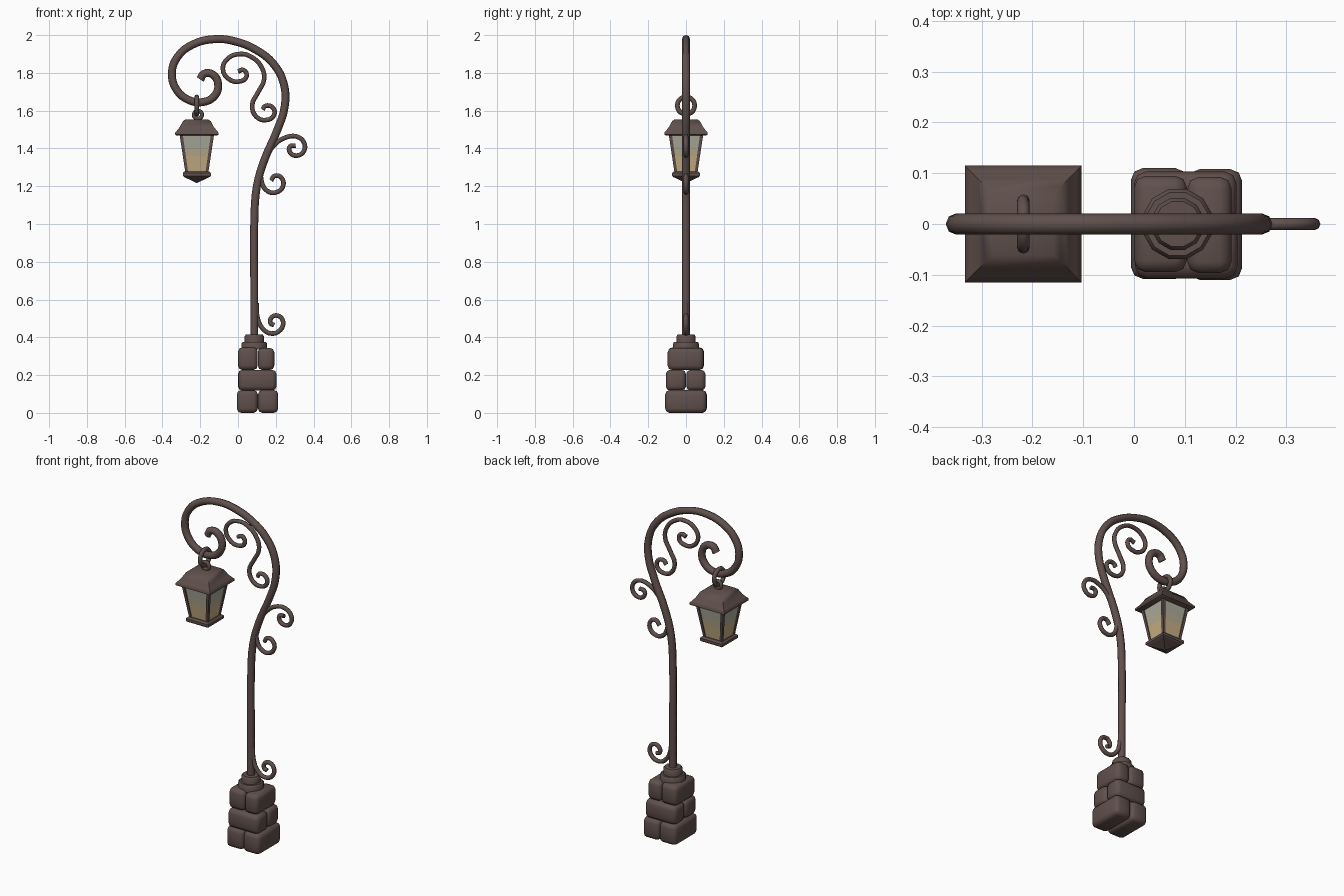
import bpy, bmesh, math

if "Cube" in bpy.data.objects:
    bpy.data.objects.remove(bpy.data.objects["Cube"])


def material(name, rgb):
    m = bpy.data.materials.new(name)
    m.diffuse_color = (*rgb, 1)
    m.use_nodes = True
    m.node_tree.nodes["Principled BSDF"].inputs["Base Color"].default_value = m.diffuse_color
    return m


IRON = material("dark_brown", (0.117, 0.080, 0.072))
GLASS = [material("warm_glass", (0.56, 0.42, 0.23)),
         material("dull_glass", (0.47, 0.41, 0.28)),
         material("grey_glass", (0.41, 0.41, 0.34))]


def add_mesh(name, mesh, mats=(IRON,), smooth=None):
    ob = bpy.data.objects.new(name, mesh)
    bpy.context.collection.objects.link(ob)
    for m in mats:
        mesh.materials.append(m)
    if smooth:
        bpy.ops.object.select_all(action='DESELECT')
        ob.select_set(True)
        bpy.context.view_layer.objects.active = ob
        bpy.ops.object.shade_smooth_by_angle(angle=math.radians(smooth))
    return ob


def tube(name, points, radius, sides):
    """Round bar swept along a smooth path in the x-z plane."""
    cu = bpy.data.curves.new(name, 'CURVE')
    cu.dimensions = '3D'
    cu.bevel_depth = radius
    cu.bevel_resolution = (sides - 4) // 2
    cu.resolution_u = 4
    cu.use_fill_caps = True
    sp = cu.splines.new('BEZIER')
    sp.bezier_points.add(len(points) - 1)
    for bp, (x, z) in zip(sp.bezier_points, points):
        bp.co = (x, 0, z)
        bp.handle_left_type = bp.handle_right_type = 'AUTO'
    tmp = bpy.data.objects.new(name + "_path", cu)
    bpy.context.collection.objects.link(tmp)
    bpy.context.view_layer.update()
    dg = bpy.context.evaluated_depsgraph_get()
    mesh = bpy.data.meshes.new_from_object(tmp.evaluated_get(dg))
    bpy.data.objects.remove(tmp)
    mesh.materials.clear()
    return add_mesh(name, mesh, smooth=60)


def stack(name, cx, rings, sides=4, mats=(IRON,), smooth=None):
    """Loft of rings (half_width, z, dx, dy); four sides gives squares."""
    bm = bmesh.new()
    loops = []
    for half, z, dx, dy in rings:
        r = half * math.sqrt(2) if sides == 4 else half
        angles = [math.tau * (i + 0.5) / sides for i in range(sides)]
        loops.append([bm.verts.new((cx + dx + r * math.cos(a), dy + r * math.sin(a), z))
                      for a in angles])
    for k, (lo, hi) in enumerate(zip(loops, loops[1:])):
        for i in range(sides):
            j = (i + 1) % sides
            bm.faces.new((lo[i], lo[j], hi[j], hi[i])).material_index = min(k, len(mats) - 1)
    bm.faces.new(loops[0][::-1])
    bm.faces.new(loops[-1])
    mesh = bpy.data.meshes.new(name)
    bm.to_mesh(mesh)
    bm.free()
    return add_mesh(name, mesh, mats, smooth)


def straight(*pairs):
    return [(h, z, 0, 0) for h, z in pairs]


def stone(name, x0, x1, y0, y1, z0, z1):
    bm = bmesh.new()
    bmesh.ops.create_cube(bm, size=1)
    for v in bm.verts:
        v.co = ((x0 + x1) / 2 + v.co.x * (x1 - x0),
                (y0 + y1) / 2 + v.co.y * (y1 - y0),
                (z0 + z1) / 2 + v.co.z * (z1 - z0))
    bmesh.ops.bevel(bm, geom=bm.edges[:], offset=0.023, segments=2,
                    profile=0.5, affect='EDGES')
    mesh = bpy.data.meshes.new(name)
    bm.to_mesh(mesh)
    bm.free()
    return add_mesh(name, mesh, smooth=60)


def ring(name, loc, rot, major, minor):
    bpy.ops.mesh.primitive_torus_add(location=loc, rotation=rot, major_radius=major,
                                     minor_radius=minor, major_segments=20, minor_segments=8)
    ob = bpy.context.object
    ob.name = name
    ob.data.materials.append(IRON)
    bpy.ops.object.shade_smooth()


# Stone plinth: three courses, split in alternating directions
stone("bottom_stone_left", -0.006, 0.105, -0.108, 0.11, 0, 0.121)
stone("bottom_stone_right", 0.106, 0.213, -0.11, 0.108, 0, 0.121)
stone("middle_stone_front", 0.002, 0.204, -0.107, 0.0, 0.118, 0.228)
stone("middle_stone_back", 0.0, 0.202, 0.002, 0.103, 0.118, 0.228)
stone("top_stone_left", 0.0, 0.104, -0.095, 0.095, 0.227, 0.347)
stone("top_stone_right", 0.105, 0.192, -0.097, 0.093, 0.227, 0.344)

# Stepped collar on the plinth
POLE_X = 0.086
stack("collar_lower", POLE_X, straight((0.071, 0.335), (0.071, 0.367), (0.064, 0.376)), 12, smooth=40)
stack("collar_upper", POLE_X, straight((0.053, 0.37), (0.053, 0.405), (0.046, 0.415)), 12, smooth=40)

# Pole that bends over into the hanging spiral
tube("pole", [(0.086, 0.38), (0.086, 0.7), (0.086, 1.0), (0.10, 1.2), (0.14, 1.34),
              (0.205, 1.49), (0.247, 1.62), (0.243, 1.74), (0.19, 1.845), (0.09, 1.925),
              (-0.02, 1.968), (-0.12, 1.979), (-0.24, 1.95), (-0.32, 1.885), (-0.35, 1.80),
              (-0.325, 1.71), (-0.257, 1.655), (-0.19, 1.645), (-0.125, 1.677),
              (-0.105, 1.74), (-0.135, 1.792), (-0.18, 1.795), (-0.2, 1.765)], 0.021, 8)

# Scrollwork
tube("scroll_inside_bend", [(0, 1.807), (0.03, 1.815), (0.045, 1.78), (0.01, 1.755),
                            (-0.045, 1.765), (-0.08, 1.82), (-0.055, 1.875), (0.01, 1.90),
                            (0.07, 1.885), (0.125, 1.83), (0.138, 1.765), (0.105, 1.695),
                            (0.075, 1.63), (0.095, 1.57), (0.145, 1.55), (0.19, 1.575),
                            (0.185, 1.615), (0.145, 1.625), (0.13, 1.605)], 0.0122, 8)
tube("scroll_outside_bend", [(0.305, 1.415), (0.275, 1.41), (0.275, 1.38), (0.31, 1.362),
                             (0.348, 1.385), (0.35, 1.43), (0.31, 1.463), (0.245, 1.455),
                             (0.19, 1.415), (0.15, 1.355), (0.125, 1.285), (0.126, 1.22),
                             (0.155, 1.175), (0.2, 1.167), (0.238, 1.20), (0.23, 1.245),
                             (0.195, 1.255), (0.175, 1.23)], 0.0122, 8)
tube("scroll_pole_foot", [(0.098, 0.58), (0.103, 0.505), (0.13, 0.447), (0.178, 0.42),
                          (0.225, 0.44), (0.238, 0.485), (0.21, 0.515), (0.178, 0.505),
                          (0.172, 0.475), (0.192, 0.465)], 0.0122, 8)

# Hanging rings
LX = -0.218
ring("hanging_ring", (LX, 0, 1.627), (0, math.pi / 2, 0), 0.046, 0.0125)
ring("roof_eye", (LX + 0.006, 0, 1.578), (math.pi / 2, 0, 0), 0.021, 0.011)

# Lantern roof, glass, corner posts and pointed base
stack("lantern_roof", LX, straight((0.106, 1.468), (0.115, 1.473), (0.115, 1.484), (0.104, 1.496),
                                   (0.090, 1.514), (0.074, 1.544), (0.060, 1.554)), smooth=50)
stack("lantern_glass", LX, straight((0.056, 1.27), (0.0683, 1.36), (0.0744, 1.405), (0.084, 1.475)),
      mats=GLASS)
for sx in (-1, 1):
    for sy in (-1, 1):
        stack("lantern_post", LX, [(0.0075, 1.27, sx * 0.053, sy * 0.053),
                                   (0.0085, 1.475, sx * 0.083, sy * 0.083)])
stack("lantern_sill", LX, straight((0.003, 1.218), (0.066, 1.248), (0.074, 1.255),
                                   (0.074, 1.270), (0.064, 1.279)))
